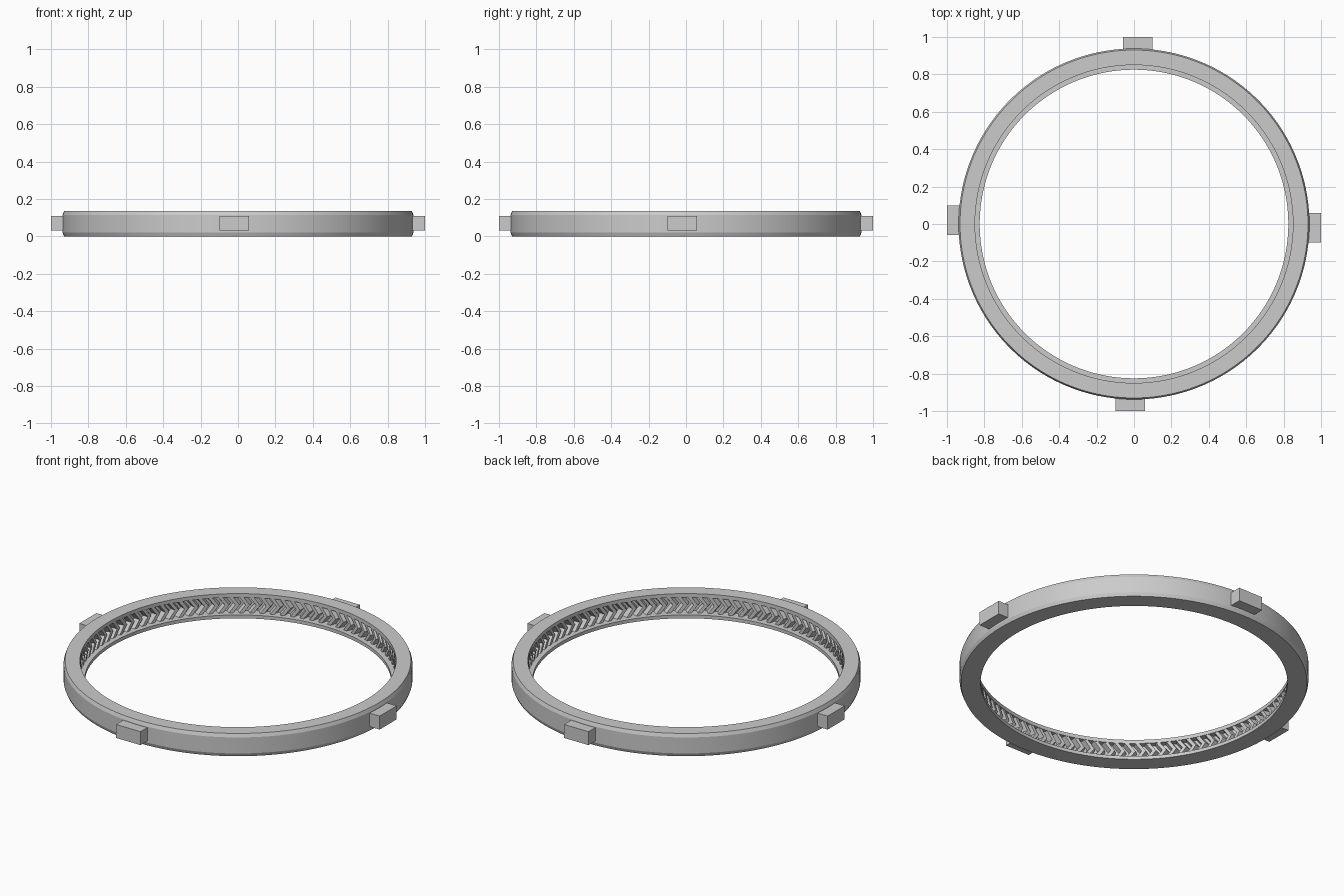
import bpy, bmesh, math

cube = bpy.data.objects.get("Cube")
if cube:
    bpy.data.objects.remove(cube, do_unlink=True)

TEETH = 96
PITCH = 2 * math.pi / TEETH
TIP, ROOT = 0.852, 0.885
SLANT = -0.04            # how far the middle of each chevron tooth is turned

grey = bpy.data.materials.new("plain grey")
grey.use_nodes = True
grey.diffuse_color = (0.6, 0.6, 0.6, 1)
grey.node_tree.nodes["Principled BSDF"].inputs["Base Color"].default_value = (0.6, 0.6, 0.6, 1)


def finish(name, bm):
    bmesh.ops.recalc_face_normals(bm, faces=bm.faces)
    mesh = bpy.data.meshes.new(name)
    bm.to_mesh(mesh)
    bm.free()
    mesh.materials.append(grey)
    obj = bpy.data.objects.new(name, mesh)
    bpy.context.collection.objects.link(obj)
    return obj


# Four points per tooth: the flat tip, then the flat root
TOOTH_STEPS = ((-0.2, TIP), (0.2, TIP), (0.36, ROOT), (0.64, ROOT))


def add_loop(bm, z, radius=None, turn=0):
    """A circle at the given radius, or a toothed outline when radius is None."""
    loop = []
    for i in range(TEETH):
        for step, tooth_radius in TOOTH_STEPS:
            a = (i + step) * PITCH + turn
            r = radius or tooth_radius
            loop.append(bm.verts.new((r * math.cos(a), r * math.sin(a), z)))
    return loop


# Ring with slightly tapered rims and inner chevron teeth between two lips
bm = bmesh.new()
loops = [add_loop(bm, z, r) for r, z in (
    (0.825, 0), (0.93, 0), (0.938, 0.02), (0.938, 0.115),
    (0.93, 0.135), (0.85, 0.135), (0.85, 0.113))]
loops += [add_loop(bm, z, turn=t) for z, t in ((0.113, 0), (0.0665, SLANT), (0.02, 0))]
loops.append(add_loop(bm, 0.02, 0.825))
for low, high in zip(loops, loops[1:] + loops[:1]):
    for j in range(len(low)):
        k = (j + 1) % len(low)
        bm.faces.new((low[j], low[k], high[k], high[j]))
ring = finish("toothed_ring", bm)
bpy.ops.object.select_all(action="DESELECT")
ring.select_set(True)
bpy.context.view_layer.objects.active = ring
bpy.ops.object.shade_smooth_by_angle(angle=math.radians(20))

# Four outer lugs, each set a little to one side
for i, side in enumerate(("front", "left", "back", "right")):
    bm = bmesh.new()
    bmesh.ops.create_cube(bm, size=1)
    bmesh.ops.scale(bm, vec=(0.16, 0.08, 0.08), verts=bm.verts)
    bmesh.ops.translate(bm, vec=(-0.02, -0.96, 0.07), verts=bm.verts)
    lug = finish(side + "_lug", bm)
    lug.rotation_euler.z = i * math.pi / 2
